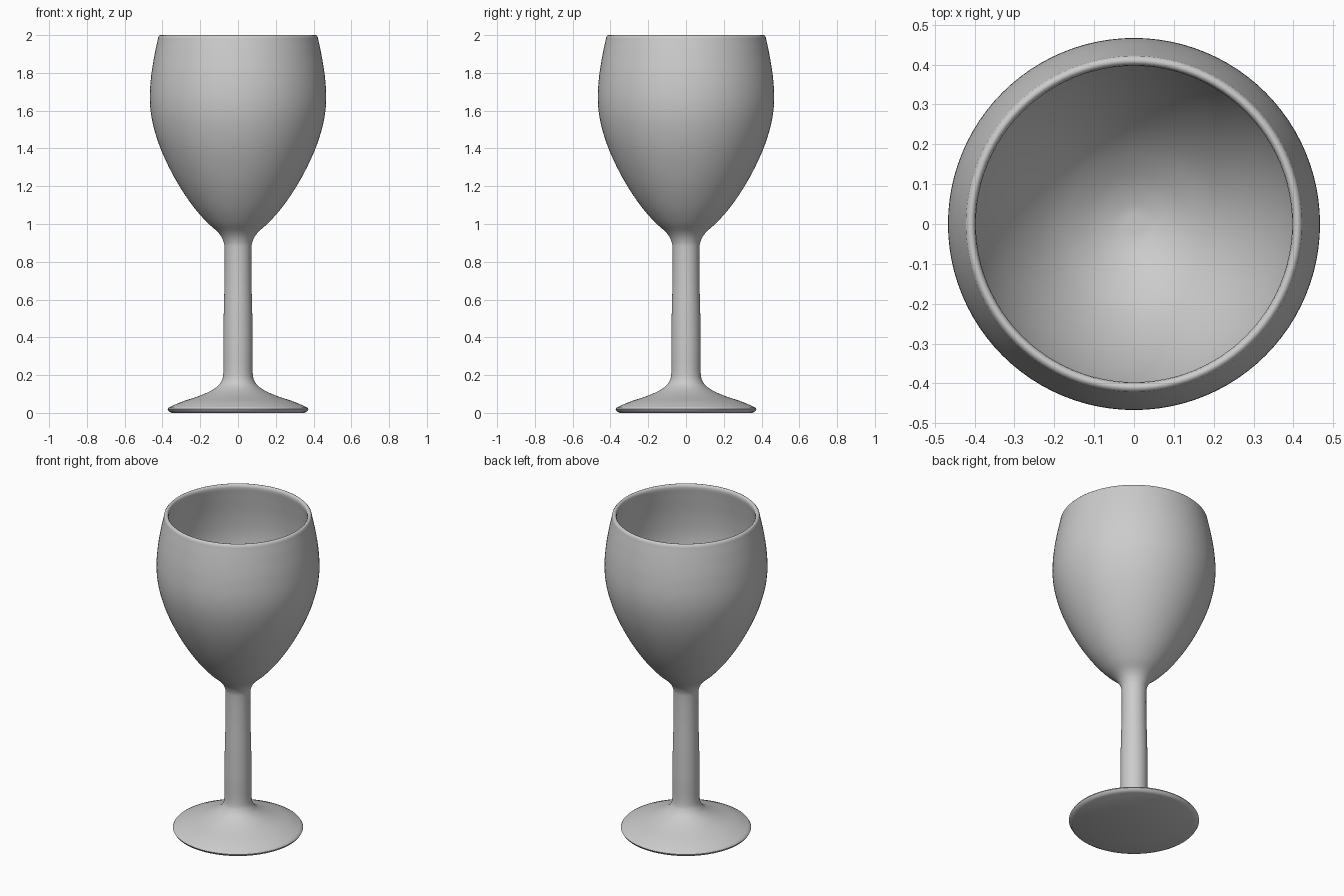
import bpy
import bmesh
import math
from mathutils import Vector

cube = bpy.data.objects.get("Cube")
if cube:
    bpy.data.objects.remove(cube, do_unlink=True)

SEGMENTS = 96
STEPS = 5


def smooth_path(points):
    """Catmull-Rom curve through (radius, height) points."""
    pts = [Vector(p) for p in points]
    pts = [2 * pts[0] - pts[1]] + pts + [2 * pts[-1] - pts[-2]]
    path = []
    for a, b, c, d in zip(pts, pts[1:], pts[2:], pts[3:]):
        for i in range(STEPS):
            t = i / STEPS
            path.append(0.5 * (2 * b + (c - a) * t + (2 * a - 5 * b + 4 * c - d) * t**2
                               + (3 * b - a - 3 * c + d) * t**3))
    return path + [pts[-2]]


def lathe(name, path, material):
    """Revolve a profile about z into one closed surface."""
    bm = bmesh.new()
    verts = [bm.verts.new((p.x, 0, p.y)) for p in path]
    edges = [bm.edges.new(pair) for pair in zip(verts, verts[1:])]
    bmesh.ops.spin(bm, geom=verts + edges, cent=(0, 0, 0), axis=(0, 0, 1),
                   angle=math.tau, steps=SEGMENTS)
    bmesh.ops.remove_doubles(bm, verts=bm.verts, dist=0.0002)
    bmesh.ops.recalc_face_normals(bm, faces=bm.faces)
    mesh = bpy.data.meshes.new(name)
    bm.to_mesh(mesh)
    bm.free()
    mesh.materials.append(material)
    obj = bpy.data.objects.new(name, mesh)
    bpy.context.collection.objects.link(obj)
    bpy.ops.object.select_all(action='DESELECT')
    obj.select_set(True)
    bpy.context.view_layer.objects.active = obj
    bpy.ops.object.shade_smooth_by_angle(angle=math.radians(40))
    return obj


grey = bpy.data.materials.new("plain_grey")
grey.use_nodes = True
colour = (0.6, 0.6, 0.6, 1)
grey.diffuse_color = colour
grey.node_tree.nodes["Principled BSDF"].inputs["Base Color"].default_value = colour

# Flat underside and thin edge of the foot
underside = [Vector(p) for p in [(0, 0), (0.35, 0), (0.366, 0.008), (0.373, 0.02)]]

# Sloping foot, stem and outside of the bowl
outside = smooth_path([
    (0.368, 0.028), (0.30, 0.058), (0.20, 0.092), (0.13, 0.125), (0.092, 0.16),
    (0.078, 0.21), (0.078, 0.35), (0.075, 0.55), (0.071, 0.70), (0.071, 0.86),
    (0.078, 0.91), (0.105, 0.955), (0.165, 1.01), (0.235, 1.09), (0.31, 1.20),
    (0.375, 1.32), (0.425, 1.44), (0.457, 1.56), (0.467, 1.67), (0.459, 1.79),
    (0.441, 1.90), (0.424, 1.98)])

# Rounded lip
lip = [Vector(p) for p in [(0.422, 1.991), (0.416, 1.998), (0.41, 2), (0.404, 1.998),
                           (0.399, 1.991)]]

# Inside of the bowl, down to its centre
inside = smooth_path([
    (0.397, 1.98), (0.411, 1.90), (0.428, 1.79), (0.436, 1.67), (0.426, 1.56),
    (0.395, 1.44), (0.345, 1.32), (0.28, 1.21), (0.205, 1.12), (0.12, 1.055),
    (0.05, 1.025), (0, 1.02)])

lathe("goblet", underside + outside + lip + inside, grey)
